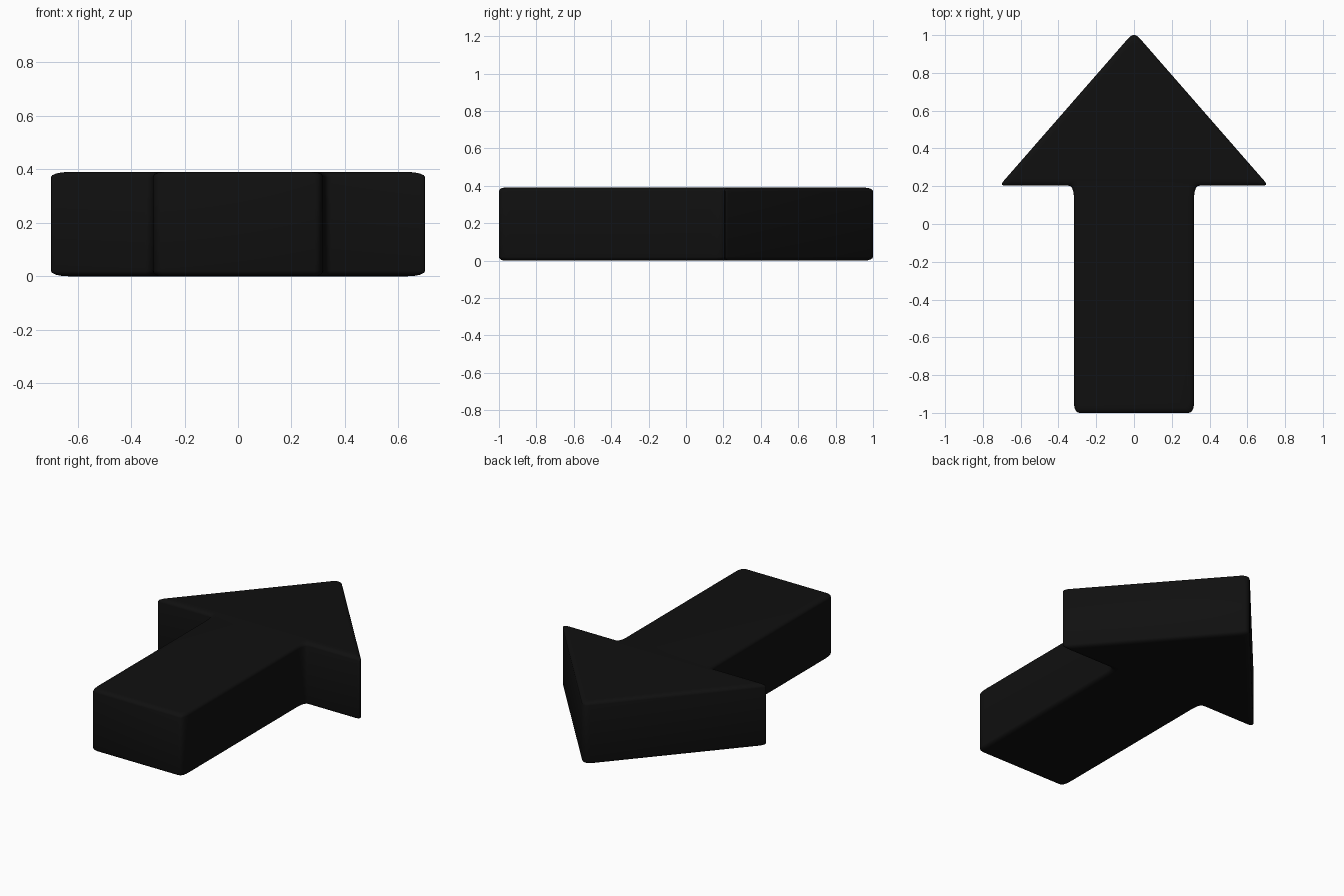
import bpy, bmesh, math
from mathutils import Vector

if "Cube" in bpy.data.objects:
    bpy.data.objects.remove(bpy.data.objects["Cube"])

HEIGHT, EDGE, EDGE_Z = 0.39, 0.03, 0.02

# Right half of the arrow, counter-clockwise: x, y, rounding before, rounding after
half = [(0.318, -1.0, 0.03, 0.06),
        (0.318, 0.203, 0.07, 0.03),
        (0.712, 0.203, 0.03, 0.03)]
tip = [(0.0, 1.018, 0.045, 0.045)]
corners = half + tip + [(-x, y, b, a) for x, y, a, b in reversed(half)]


def outline(inset, steps=5):
    """Arrow outline moved inward, with every corner rounded."""
    pts = [Vector(c[:2]) for c in corners]
    n = len(pts)
    moved = []
    for i, p in enumerate(pts):
        d0 = (p - pts[i - 1]).normalized()
        d1 = (pts[(i + 1) % n] - p).normalized()
        n0, n1 = Vector((-d0.y, d0.x)), Vector((-d1.y, d1.x))
        moved.append(p + (n0 + n1) * inset / (1 + n0.dot(n1)))
    result = []
    for i, p in enumerate(moved):
        a = p + (moved[i - 1] - p).normalized() * corners[i][2]
        b = p + (moved[(i + 1) % n] - p).normalized() * corners[i][3]
        for k in range(steps + 1):
            t = k / steps
            result.append(a * (1 - t) ** 2 + p * 2 * t * (1 - t) + b * t * t)
    return result


# Soft edge profile from bottom to top: inset and height of each ring
angles = [math.pi / 2 * k / 4 for k in range(5)]
lower = [(EDGE * (1 - math.sin(a)), EDGE_Z * (1 - math.cos(a))) for a in angles]
rings = lower + [(d, HEIGHT - z) for d, z in reversed(lower)]

# Arrow body
bm = bmesh.new()
loops = [[bm.verts.new((p.x, p.y, z)) for p in outline(d)] for d, z in rings]
for low, high in zip(loops, loops[1:]):
    for i in range(len(low)):
        j = (i + 1) % len(low)
        bm.faces.new((low[i], low[j], high[j], high[i]))
bm.faces.new(list(reversed(loops[0])))
bm.faces.new(loops[-1])
bmesh.ops.recalc_face_normals(bm, faces=bm.faces)
mesh = bpy.data.meshes.new("arrow")
bm.to_mesh(mesh)
bm.free()
arrow = bpy.data.objects.new("arrow", mesh)
bpy.context.collection.objects.link(arrow)

# Black finish and smooth shading
mat = bpy.data.materials.new("black")
mat.diffuse_color = (0.005, 0.005, 0.005, 1)
mat.use_nodes = True
mat.node_tree.nodes["Principled BSDF"].inputs["Base Color"].default_value = mat.diffuse_color
mesh.materials.append(mat)
bpy.context.view_layer.objects.active = arrow
arrow.select_set(True)
bpy.ops.object.shade_smooth_by_angle(angle=math.radians(35))
